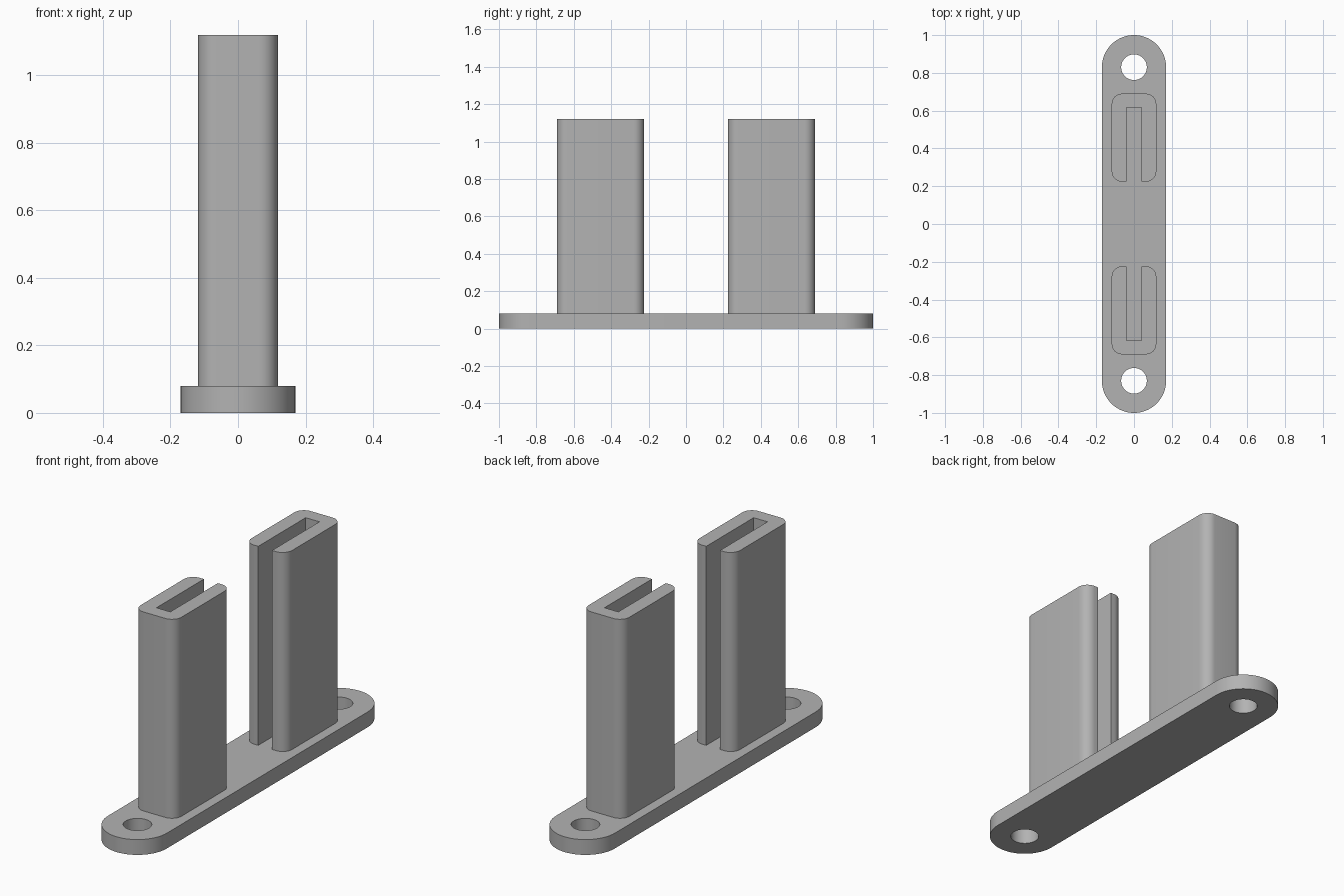
import bpy, bmesh
from math import sin, cos, pi, radians

cube = bpy.data.objects.get("Cube")
if cube:
    bpy.data.objects.remove(cube, do_unlink=True)

# Main sizes
BASE_R, BASE_H, HOLE_R = 0.17, 0.08, 0.068
HOLE_Y = 1 - BASE_R
POST_W, POST_IN, POST_OUT, POST_TOP = 0.118, 0.224, 0.69, 1.12
CORNER, SLOT_W, SLOT_END = 0.055, 0.04, 0.616

grey = bpy.data.materials.new("plain_grey")
grey.use_nodes = True
colour = (0.45, 0.45, 0.45, 1)
grey.diffuse_color = colour
grey.node_tree.nodes["Principled BSDF"].inputs["Base Color"].default_value = colour


def arc(cx, cy, r, start, sweep, steps):
    """Points along an arc, angles in degrees."""
    angles = [radians(start + sweep * i / steps) for i in range(steps + 1)]
    return [(cx + r * cos(a), cy + r * sin(a)) for a in angles]


def extrude_profile(name, loops, z0, z1):
    """Fill closed loops (inner ones become holes) and extrude upward."""
    bm = bmesh.new()
    for pts in loops:
        verts = [bm.verts.new((x, y, z0)) for x, y in pts]
        for a, b in zip(verts, verts[1:] + verts[:1]):
            bm.edges.new((a, b))
    bmesh.ops.triangle_fill(bm, use_beauty=True, edges=bm.edges[:])
    top = bmesh.ops.extrude_face_region(bm, geom=bm.faces[:], use_keep_orig=True)
    moved = [g for g in top["geom"] if isinstance(g, bmesh.types.BMVert)]
    bmesh.ops.translate(bm, verts=moved, vec=(0, 0, z1 - z0))
    bmesh.ops.recalc_face_normals(bm, faces=bm.faces[:])
    mesh = bpy.data.meshes.new(name)
    bm.to_mesh(mesh)
    bm.free()
    mesh.materials.append(grey)
    obj = bpy.data.objects.new(name, mesh)
    bpy.context.collection.objects.link(obj)
    bpy.ops.object.select_all(action='DESELECT')
    obj.select_set(True)
    bpy.context.view_layer.objects.active = obj
    bpy.ops.object.shade_smooth_by_angle(angle=radians(30))
    return obj


# Base plate with rounded ends and two screw holes
outline = arc(0, HOLE_Y, BASE_R, 0, 180, 32) + arc(0, -HOLE_Y, BASE_R, 180, 180, 32)
holes = [arc(0, s * HOLE_Y, HOLE_R, 0, 360, 40)[:-1] for s in (1, -1)]
extrude_profile("base_plate", [outline] + holes, 0, BASE_H)

# Slotted posts, each open toward the middle
cx, cy_in, cy_out = POST_W - CORNER, POST_IN + CORNER, POST_OUT - CORNER
half = [(SLOT_W, SLOT_END), (SLOT_W, POST_IN)]
half += arc(cx, cy_in, CORNER, -90, 90, 10) + arc(cx, cy_out, CORNER, 0, 90, 10)
profile = half + [(-x, y) for x, y in reversed(half)]
for name, side in (("back_post", 1), ("front_post", -1)):
    extrude_profile(name, [[(x, side * y) for x, y in profile]], BASE_H, POST_TOP)
